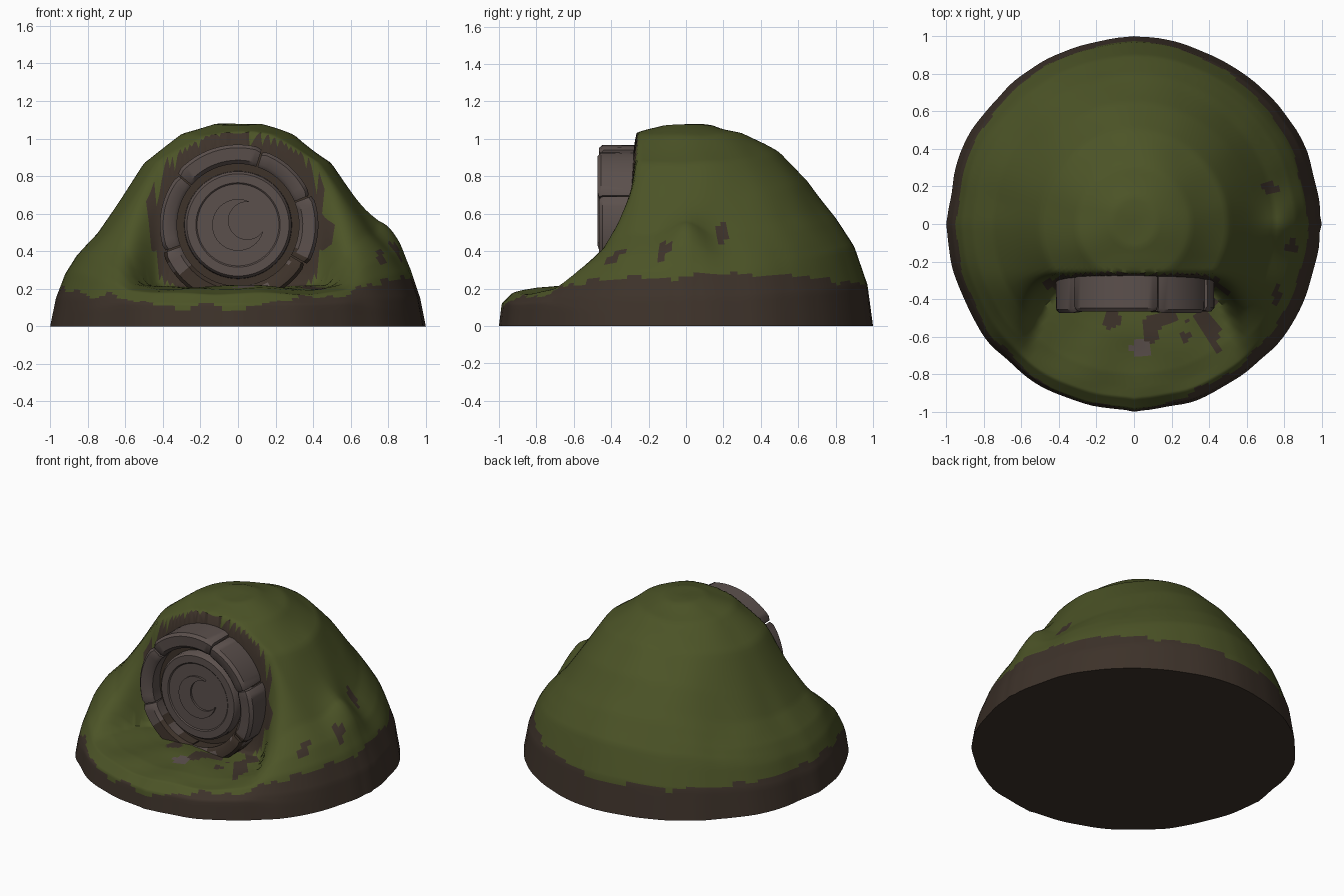
import bpy, bmesh, math
from mathutils import Vector, noise

if "Cube" in bpy.data.objects:
    bpy.data.objects.remove(bpy.data.objects["Cube"])


def material(name, rgb):
    m = bpy.data.materials.new(name)
    m.diffuse_color = (*rgb, 1)
    m.use_nodes = True
    m.node_tree.nodes["Principled BSDF"].inputs["Base Color"].default_value = m.diffuse_color
    return m


MOSS = material("moss green", (0.072, 0.088, 0.020))
EARTH = material("dark earth", (0.047, 0.032, 0.023))
STONE = material("grey brown stone", (0.105, 0.080, 0.073))
MATS = [MOSS, EARTH, STONE]


def nz(x, y, z, s, seed=0.0):
    return noise.noise(Vector((x * s + seed, y * s + 3.7, z * s - seed)))


def finish(bm, name, rule, angle=40):
    bmesh.ops.recalc_face_normals(bm, faces=bm.faces)
    for f in bm.faces:
        f.material_index = rule(f.calc_center_median(), f.normal)
    me = bpy.data.meshes.new(name)
    bm.to_mesh(me)
    bm.free()
    ob = bpy.data.objects.new(name, me)
    for m in MATS:
        me.materials.append(m)
    bpy.context.collection.objects.link(ob)
    bpy.ops.object.select_all(action='DESELECT')
    ob.select_set(True)
    bpy.context.view_layer.objects.active = ob
    bpy.ops.object.shade_smooth_by_angle(angle=math.radians(angle))
    return ob


def interp(pts, x):
    for (a, b), (c, d) in zip(pts, pts[1:]):
        if x <= c:
            return b + (d - b) * (x - a) / (c - a)
    return pts[-1][1]


def smooth(a, b, x):
    t = min(1, max(0, (x - a) / (b - a)))
    return t * t * (3 - 2 * t)


# Mound: radial profiles for back, sides and the front terrace
BACK = [(0, 1.075), (.14, 1.08), (.3, 1.03), (.5, .92), (.65, .78), (.8, .58), (.9, .42), (.97, .22), (1, 0)]
SIDE = [(0, 1.075), (.12, 1.075), (.3, 1.02), (.5, .87), (.63, .67), (.75, .49), (.86, .37), (.92, .28), (.97, .15), (1, 0)]
FRONT = [(0, .2), (.6, .21), (.8, .2), (.93, .175), (.985, .12), (1, 0)]


def height(x, y):
    r = min(1, math.hypot(x, y))
    back = max(0, y / r) ** 2 if r > 0 else 0
    h = interp(SIDE, r) * (1 - back) + interp(BACK, r) * back
    s = smooth(.4, .75, abs(x))
    terrace = interp(FRONT, r) + .08 * s * (1 - r ** 6)
    y0, y1 = -.36 - .7 * s, -.26
    w = smooth(y0, y1, y)
    h = terrace + (h - terrace) * w
    fade = min(1, 8 * (1 - r))
    h += .09 * math.exp(-((x - .81) ** 2 + y * y) / .012) * fade
    return max(0, h + .018 * nz(x, y, 0, 4) * fade)


def mound_rule(c, n):
    if n.z < -.9:
        return 1
    if c.z < .2 + .08 * max(0, c.x) - .1 * max(0, -c.y) ** 2 + .04 * nz(*c, 9):
        return 1
    # bare earth collar round the doorway
    if -.46 < c.y < -.2 and n.y < -.4 and math.hypot(c.x, c.z - .54) < .48 + .04 * nz(*c, 9):
        return 1
    # worn patches
    if math.hypot((c.x - .04) / .06, (c.y + .66) / .045) < 1:
        return 2
    for px, py, a, b in [(.09, -.56, .05, .08), (.17, -.50, .06, .04), (-.12, -.51, .05, .05),
                         (.73, .19, .05, .03), (.84, -.12, .04, .03), (.76, -.38, .025, .05)]:
        if math.hypot((c.x - px) / a, (c.y - py) / b) < 1:
            return 1
    return 0


N, R = 144, 76
bm = bmesh.new()
top = bm.verts.new((0, 0, height(0, 0)))
rings = []
for i in range(1, R + 1):
    r = math.sin(i / R * math.pi / 2)
    ring = []
    for k in range(N):
        a = math.tau * k / N
        x, y = r * math.cos(a), r * math.sin(a)
        g = 1 - .014 * r ** 4 * (.5 + nz(math.cos(a), math.sin(a), 0, 5)) if k % (N // 4) else 1
        ring.append(bm.verts.new((x * min(g, 1), y * min(g, 1), height(x, y) if i < R else 0)))
    rings.append(ring)
for k in range(N):
    j = (k + 1) % N
    bm.faces.new((top, rings[0][k], rings[0][j]))
    for p, q in zip(rings, rings[1:]):
        bm.faces.new((p[k], q[k], q[j], p[j]))
bm.faces.new(rings[-1])
finish(bm, "earth_mound", mound_rule, 55)

CZ = .54  # door centre height


def point(r, a, y):
    return (r * math.cos(a), y, CZ + r * math.sin(a))


# Door frame: stone arc blocks with a bevelled section
SECTION = [(.33, -.24), (.325, -.445), (.345, -.465), (.405, -.47), (.422, -.45), (.42, -.22)]


def frame_rule(c, n):
    return 1 if c.z < .36 + .10 * nz(*c, 11, 2) and nz(*c, 8, 5) < .3 else 2


cuts = [-160, -95, -30, 22, 72, 140, 200]
bm = bmesh.new()
for b, (a0, a1) in enumerate(zip(cuts, cuts[1:])):
    steps = max(6, (a1 - a0) // 4)
    grow = .006 * (-1) ** b
    prev = None
    for i in range(steps + 1):
        t = i / steps
        a = math.radians(a0 + .6 + (a1 - a0 - 1.2) * t)
        pinch = -.008 if i in (0, steps) else 0
        cur = [bm.verts.new(point(r + (grow + pinch if r > .38 else 0), a, y - (pinch if y < -.4 else 0)
                                  + (.004 * (-1) ** b if y < -.4 else 0))) for r, y in SECTION]
        if prev:
            for k in range(6):
                bm.faces.new((prev[k], prev[k - 1], cur[k - 1], cur[k]))
        else:
            bm.faces.new(cur)
        prev = cur
    bm.faces.new(prev)
finish(bm, "door_frame_blocks", frame_rule)


# Turned round parts: back of the doorway and door slab
def turned(name, profile, rule, n=64):
    bm = bmesh.new()
    loops = [[bm.verts.new(point(r, math.tau * k / n, y)) for k in range(n)] for r, y in profile]
    for p, q in zip(loops, loops[1:]):
        for k in range(n):
            bm.faces.new((p[k], q[k], q[(k + 1) % n], p[(k + 1) % n]))
    bm.faces.new(loops[0])
    bm.faces.new(loops[-1])
    finish(bm, name, rule)


turned("doorway_back", [(.4, -.2), (.4, -.37), (.2, -.37)], lambda c, n: 1)
turned("round_door", [(.29, -.3), (.285, -.415), (.272, -.43), (.225, -.43), (.218, -.424), (.1, -.424)],
       lambda c, n: 2)

# Crescent relief on the door
bm = bmesh.new()
axis, ro, ri, d = math.radians(25), .138, .1, .054
half = math.radians(40)
tip = math.atan2(ro * math.sin(half), ro * math.cos(half) - d)
M = 28
pairs = []
for i in range(M + 1):
    t = i / M
    ao = axis + half + (math.tau - 2 * half) * t
    ai = axis + tip + (math.tau - 2 * tip) * t
    o = (ro * math.cos(ao), CZ + ro * math.sin(ao))
    q = (d * math.cos(axis) + ri * math.cos(ai), CZ + d * math.sin(axis) + ri * math.sin(ai))
    pairs.append([bm.verts.new((p[0], y, p[1])) for p, y in [(o, -.415), (o, -.438), (q, -.438), (q, -.415)]])
for p, q in zip(pairs, pairs[1:]):
    for k in range(4):
        bm.faces.new((p[k], p[k - 1], q[k - 1], q[k]))
bmesh.ops.remove_doubles(bm, verts=bm.verts, dist=.002)
finish(bm, "crescent_relief", lambda c, n: 2)
